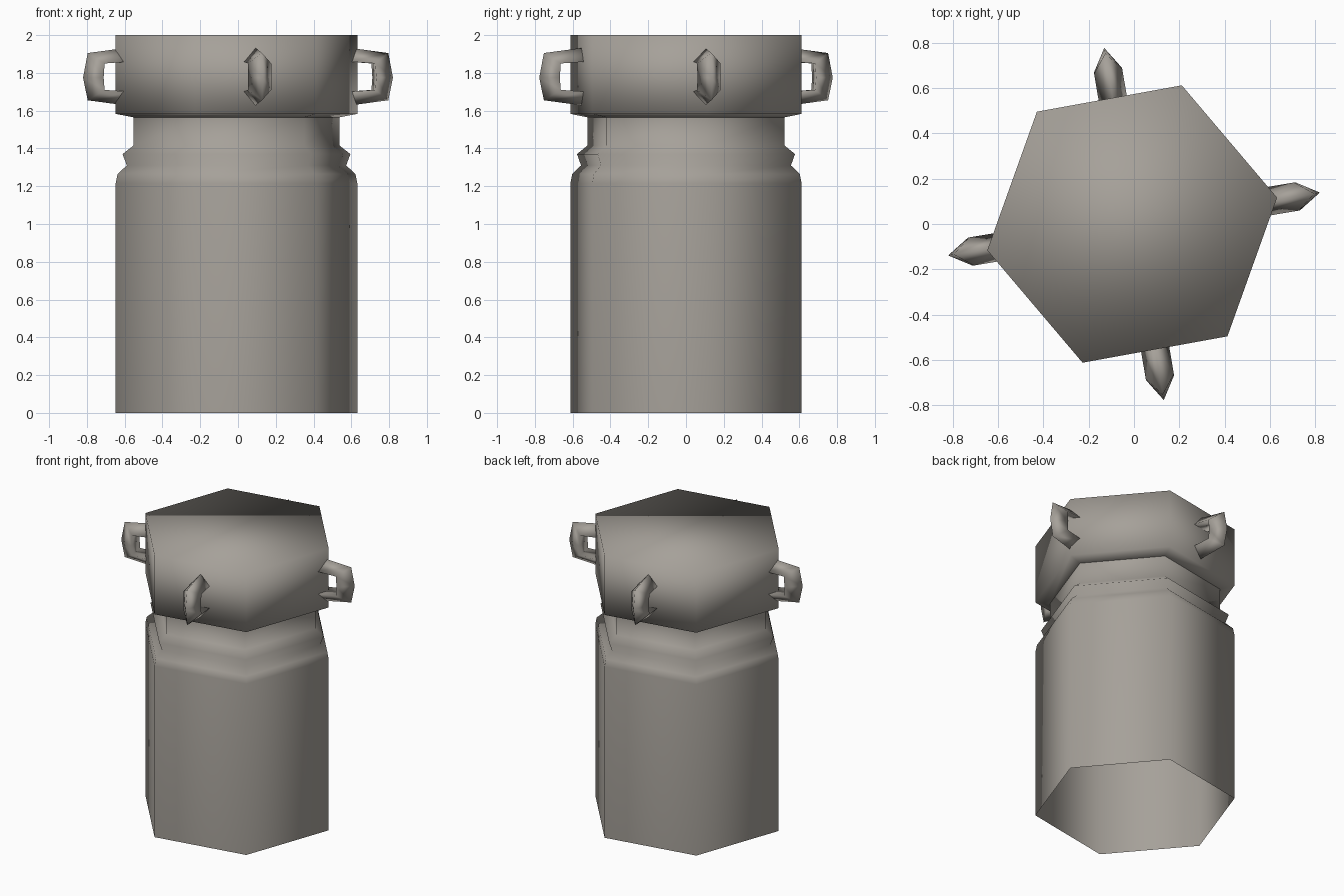
import bpy, math

if "Cube" in bpy.data.objects:
    bpy.data.objects.remove(bpy.data.objects["Cube"])

SIDES = 6
TURN = math.radians(10.3)      # whole model is turned slightly about z
CX = -0.008                    # the can sits slightly off centre

metal = bpy.data.materials.new("warm grey metal")
metal.diffuse_color = (0.38, 0.355, 0.32, 1.0)
metal.use_nodes = True
metal.node_tree.nodes["Principled BSDF"].inputs["Base Color"].default_value = metal.diffuse_color


def make(name, verts, faces):
    mesh = bpy.data.meshes.new(name)
    mesh.from_pydata(verts, [], faces)
    mesh.materials.append(metal)
    for p in mesh.polygons:
        p.use_smooth = True
    obj = bpy.data.objects.new(name, mesh)
    bpy.context.collection.objects.link(obj)
    return obj


def lathe(name, profile, cap_top=False):
    """Six-sided turned shell from (radius, z) points, bottom to top."""
    verts, faces = [], []
    for r, z in profile:
        for i in range(SIDES):
            a = TURN + i * math.tau / SIDES
            verts.append((CX + r * math.cos(a), r * math.sin(a), z))
    for k in range(len(profile) - 1):
        for i in range(SIDES):
            j = (i + 1) % SIDES
            b, t = k * SIDES, (k + 1) * SIDES
            faces.append((b + i, b + j, t + j, t + i))
    if cap_top:
        n = (len(profile) - 1) * SIDES
        faces.append(tuple(range(n, n + SIDES)))
    return make(name, verts, faces)


# Can body, open underneath, with shoulder, bead and neck
lathe("can_body", [(0.65, 0), (0.65, 1.215), (0.64, 1.265), (0.59, 1.31),
                   (0.613, 1.37), (0.555, 1.415), (0.555, 1.565)])

# Lid with slanted underside
lathe("lid", [(0.555, 1.565), (0.65, 1.583), (0.65, 2.0)], cap_top=True)


def handle(name, angle, reach):
    """Triangular bar bent into a bracket: ridge outside, flat side inside."""
    # (outer offset, outer z, inner offset, inner z), top to bottom
    path = [(-0.25, 1.935, -0.25, 1.86), (-0.025, 1.905, -0.105, 1.85),
            (0.0, 1.775, -0.10, 1.775), (-0.025, 1.655, -0.105, 1.71),
            (-0.25, 1.625, -0.25, 1.70)]
    c, s = math.cos(angle), math.sin(angle)
    verts, faces = [], []
    for ro, zo, ri, zi in path:
        for r, w, z in ((ro, 0, zo), (ri, 0.063, zi), (ri, -0.063, zi)):
            r += reach
            verts.append((r * c - w * s, r * s + w * c, z))
    for k in range(len(path) - 1):
        for i in range(3):
            j = (i + 1) % 3
            faces.append((k * 3 + i, k * 3 + 3 + i, k * 3 + 3 + j, k * 3 + j))
    n = 3 * (len(path) - 1)
    faces += [(0, 1, 2), (n + 2, n + 1, n)]
    return make(name, verts, faces)


# Four handles round the lid
for i, side in enumerate(("right", "back", "left", "front")):
    handle(side + "_handle", math.radians(9.6) + i * math.pi / 2,
           0.832 if i % 2 == 0 else 0.788)
